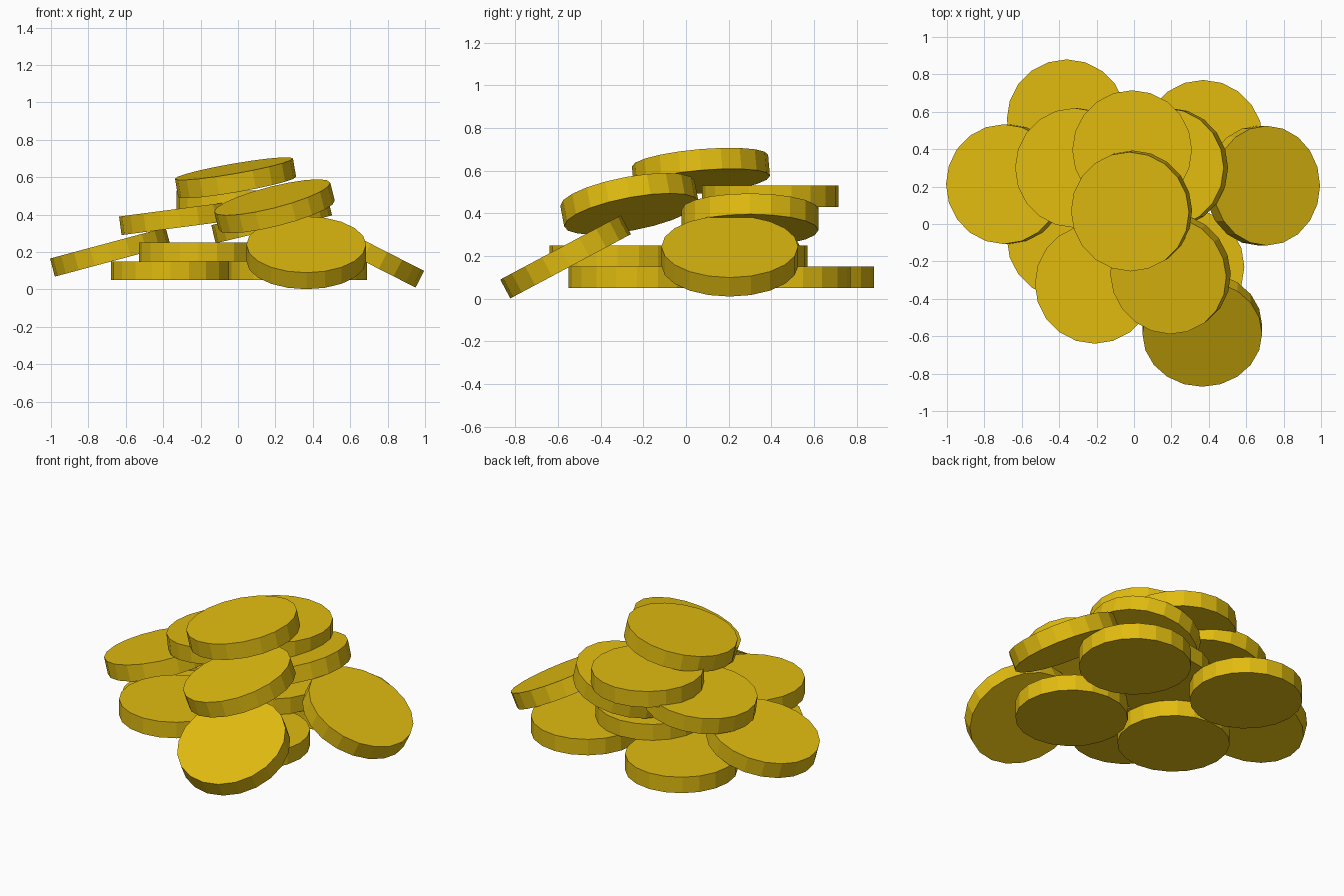
import bpy
from mathutils import Vector

if "Cube" in bpy.data.objects:
    bpy.data.objects.remove(bpy.data.objects["Cube"])

RADIUS, THICK, SIDES = 0.32, 0.10, 20

gold = bpy.data.materials.new("gold")
gold.diffuse_color = (0.75, 0.5, 0.005, 1)
gold.use_nodes = True
gold.node_tree.nodes["Principled BSDF"].inputs["Base Color"].default_value = gold.diffuse_color


def coin(name, centre, normal=(0, 0, 1)):
    """One low-poly coin, tilted so its top face looks along normal."""
    bpy.ops.mesh.primitive_cylinder_add(vertices=SIDES, radius=RADIUS, depth=THICK, location=centre)
    ob = bpy.context.object
    ob.name = name
    ob.rotation_mode = 'QUATERNION'
    ob.rotation_quaternion = Vector((0, 0, 1)).rotation_difference(Vector(normal))
    ob.data.materials.append(gold)


# Flat coins on the bottom layer
for i, (x, y) in enumerate([(-0.36, 0.56), (0.37, 0.45), (-0.36, -0.08), (0.27, -0.23)]):
    coin(f"bottom_coin_{i + 1}", (x, y, 0.10))

# Flat coins higher in the pile
coin("second_layer_coin_front", (-0.21, -0.32, 0.20))
coin("second_layer_coin_middle", (0.06, 0.25, 0.20))
coin("upper_flat_coin", (-0.01, 0.395, 0.48))

# Coins leaning on the edges of the pile
coin("leaning_coin_left", (-0.683, 0.213, 0.20), (-0.259, 0, 0.966))
coin("leaning_coin_right", (0.687, 0.205, 0.20), (0.454, 0, 0.891))
coin("leaning_coin_front", (0.365, -0.564, 0.196), (0, -0.47, 0.883))

# Tilted coins on top
coin("tilted_coin_left", (-0.312, 0.30, 0.382), (-0.13, 0, 0.99))
coin("tilted_coin_right", (0.18, 0.30, 0.37), (-0.233, 0, 0.972))
coin("tilted_coin_front", (0.195, -0.265, 0.445), (-0.242, -0.18, 0.953))
coin("top_coin", (-0.013, 0.07, 0.597), (-0.17, -0.085, 0.982))
